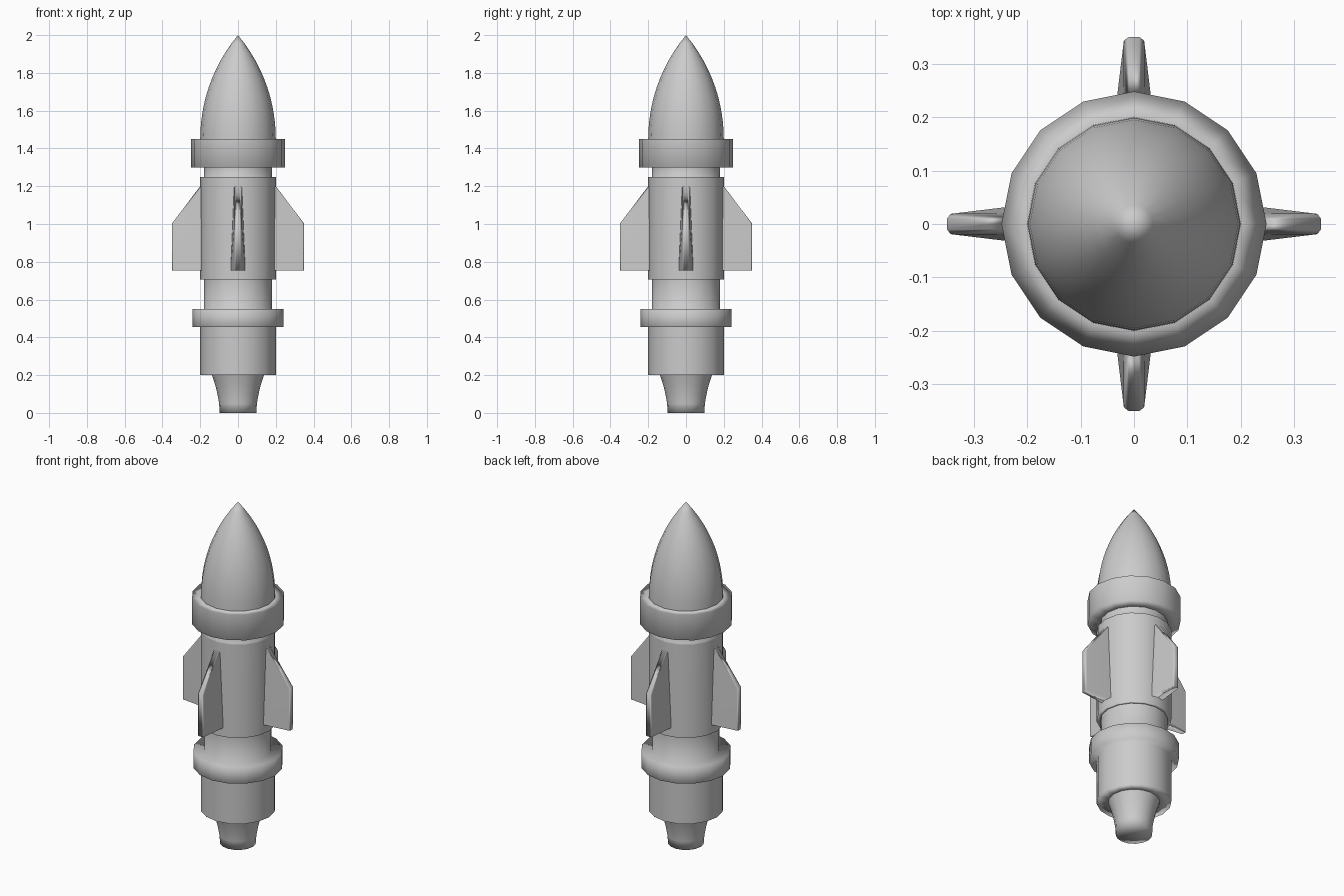
import bpy, bmesh
from math import sin, cos, pi, sqrt

if "Cube" in bpy.data.objects:
    bpy.data.objects.remove(bpy.data.objects["Cube"])

SIDES = 16


def finish(name, bm):
    """Turn a bmesh into a smooth object whose large faces stay visually flat."""
    bmesh.ops.remove_doubles(bm, verts=bm.verts, dist=1e-5)
    bmesh.ops.recalc_face_normals(bm, faces=bm.faces)
    for f in bm.faces:
        f.smooth = True
    me = bpy.data.meshes.new(name)
    bm.to_mesh(me)
    bm.free()
    ob = bpy.data.objects.new(name, me)
    bpy.context.collection.objects.link(ob)
    ob.modifiers.new("weighted_normals", 'WEIGHTED_NORMAL').weight = 80
    return ob


def lathe(name, profile):
    """Revolve (radius, z) points around z with 16 sides."""
    bm = bmesh.new()
    rings = [[bm.verts.new((r * cos(2 * pi * i / SIDES), r * sin(2 * pi * i / SIDES), z))
              for i in range(SIDES)] if r > 0 else [bm.verts.new((0, 0, z))] * SIDES
             for r, z in profile]
    for a, b in zip(rings, rings[1:]):
        for i in range(SIDES):
            j = (i + 1) % SIDES
            loop = list(dict.fromkeys((a[i], a[j], b[j], b[i])))
            bm.faces.new(loop)
    return finish(name, bm)


# Exhaust nozzle
lathe("nozzle", [(0, 0), (0.097, 0), (0.1, 0.05), (0.109, 0.1), (0.121, 0.15), (0.138, 0.2)])

# Lower body with its collar
lathe("lower_body", [(0.0, 0.2), (0.138, 0.2), (0.2, 0.2), (0.2, 0.455), (0.24, 0.455),
                     (0.24, 0.55), (0.18, 0.55), (0.18, 0.705)])

# Main body and upper neck
lathe("main_body", [(0.18, 0.705), (0.2, 0.705), (0.2, 1.25), (0.18, 1.25), (0.18, 1.3)])

# Upper collar below the nose
lathe("upper_collar", [(0.18, 1.3), (0.248, 1.3), (0.248, 1.45), (0.195, 1.45)])

# Ogive nose cone
R, L, Z0, STEPS = 0.2, 0.55, 1.45, 12
RHO = (R * R + L * L) / (2 * R)
nose = [(sqrt(RHO ** 2 - (L * k / STEPS) ** 2) - RHO + R, Z0 + L * k / STEPS)
        for k in range(STEPS)]
lathe("nose_cone", nose + [(0, Z0 + L)])


def fin(name, angle):
    """Tapered fin: two side panels joined by a chamfered outer edge."""
    # (distance from axis, half thickness, z)
    side = [(0.17, 0.04, 0.755), (0.343, 0.019, 0.755), (0.343, 0.019, 0.998), (0.17, 0.021, 1.225)]
    edge = [(0.35, 0.01, 0.755), (0.35, 0.01, 1.002), (0.17, 0.01, 1.24)]
    bm = bmesh.new()
    c, s = cos(angle), sin(angle)

    def points(src, sign):
        return [bm.verts.new((d * c - sign * t * s, d * s + sign * t * c, z)) for d, t, z in src]

    s1, s2 = points(side, 1), points(side, -1)
    e1, e2 = points(edge, 1), points(edge, -1)
    for sd, ed in ((s1, e1), (s2, e2)):
        bm.faces.new(sd)
        bm.faces.new((sd[1], ed[0], ed[1], sd[2]))
        bm.faces.new((sd[2], ed[1], ed[2], sd[3]))
    for k in range(2):
        bm.faces.new((e1[k], e2[k], e2[k + 1], e1[k + 1]))
    bm.faces.new((s1[0], s1[1], e1[0], e2[0], s2[1], s2[0]))
    bm.faces.new((s1[0], s2[0], s2[3], e2[2], e1[2], s1[3]))
    return finish(name, bm)


# Four fins around the main body
for k in range(4):
    fin(f"fin_{k + 1}", k * pi / 2)
